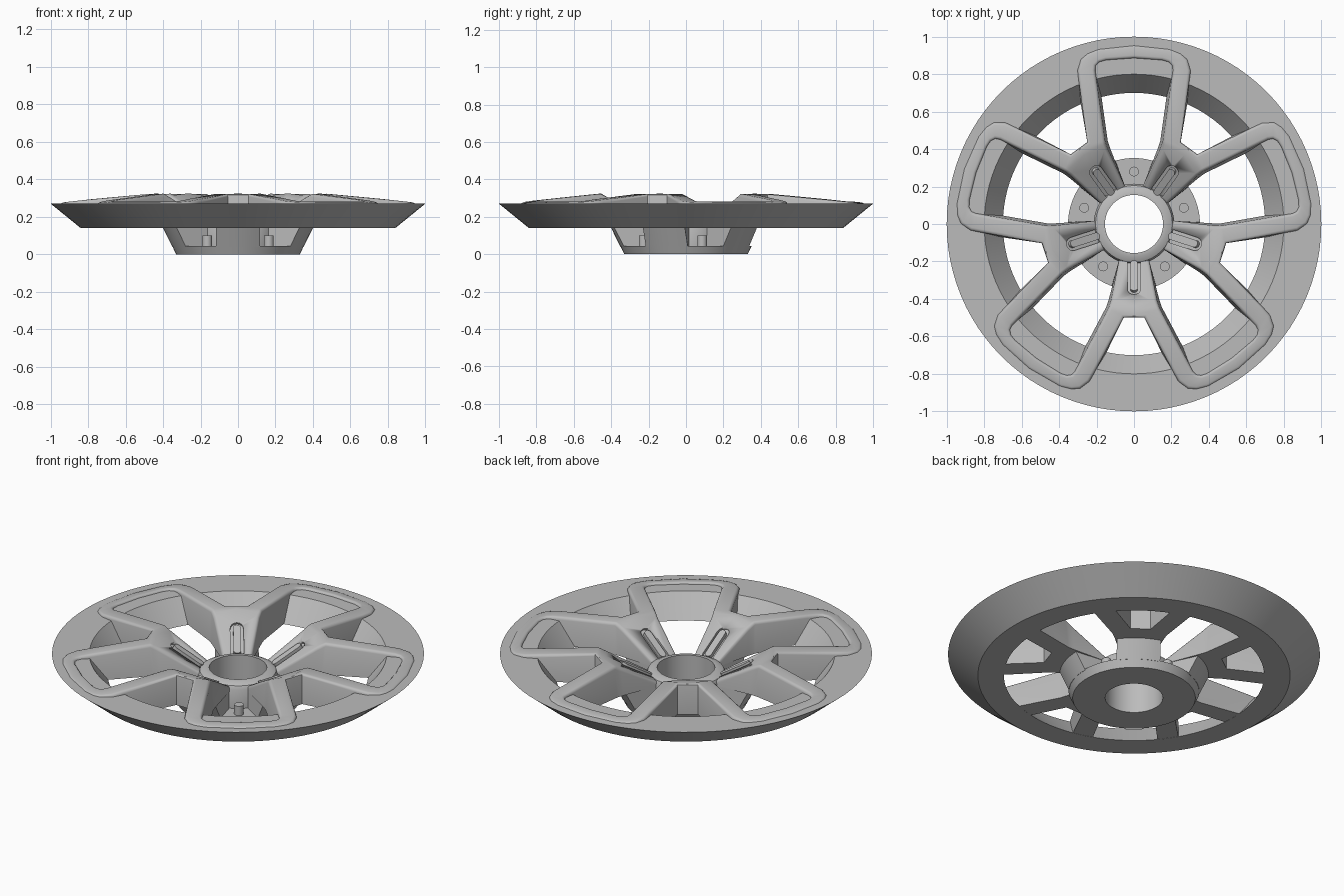
import bpy, bmesh, math
from mathutils import Vector, Matrix

cube = bpy.data.objects.get("Cube")
if cube:
    bpy.data.objects.remove(cube, do_unlink=True)

metal = bpy.data.materials.new("wheel_grey")
metal.use_nodes = True
GREY = (0.5, 0.5, 0.5, 1)
metal.diffuse_color = GREY
metal.node_tree.nodes["Principled BSDF"].inputs["Base Color"].default_value = GREY

SPOKES = 5
STEP = 2 * math.pi / SPOKES


def finish(bm, name, angle=35):
    bmesh.ops.recalc_face_normals(bm, faces=bm.faces)
    mesh = bpy.data.meshes.new(name)
    bm.to_mesh(mesh)
    bm.free()
    mesh.materials.append(metal)
    ob = bpy.data.objects.new(name, mesh)
    bpy.context.collection.objects.link(ob)
    bpy.ops.object.select_all(action='DESELECT')
    ob.select_set(True)
    bpy.context.view_layer.objects.active = ob
    bpy.ops.object.shade_smooth_by_angle(angle=math.radians(angle))
    return ob


def lathe(name, profile, steps=96):
    """Revolve a closed (radius, z) profile."""
    bm = bmesh.new()
    rings = []
    for i in range(steps):
        a = 2 * math.pi * i / steps
        rings.append([bm.verts.new((r * math.cos(a), r * math.sin(a), z)) for r, z in profile])
    n = len(profile)
    for i in range(steps):
        a, b = rings[i], rings[(i + 1) % steps]
        for j in range(n):
            k = (j + 1) % n
            bm.faces.new((a[j], b[j], b[k], a[k]))
    return finish(bm, name)


def loft(bm, low, high):
    """Closed prism between two matching loops."""
    lo = [bm.verts.new(p) for p in low]
    hi = [bm.verts.new(p) for p in high]
    n = len(lo)
    bm.faces.new(lo[::-1])
    bm.faces.new(hi)
    for i in range(n):
        j = (i + 1) % n
        bm.faces.new((lo[i], lo[j], hi[j], hi[i]))


# Rim: conical outside, tapered barrel inside
lathe("rim", [(1, .27), (.84, .14), (.70, .14), (.80, .27)])

# Hub: bored collar on a flat mounting disc
lathe("hub", [(.155, 0), (.155, .19), (.175, .19), (.205, .175), (.215, .155),
              (.215, .045), (.352, .045), (.33, 0)])

# Spider: forked spokes that join into five window frames
stem_dir = Vector((math.sin(STEP / 2), math.cos(STEP / 2)))
stem_side = Vector((-stem_dir.y, stem_dir.x))


def stem(s, w):
    return tuple(stem_dir * s + stem_side * w)


def top_height(p):
    r = Vector(p).length
    s = r if r > .5 else stem_dir.dot(Vector(p))
    return .325 - .58 * max(0, .455 - s) - .11 * max(0, s - .5)


# Half of one window: pairs of (opening edge, outer edge)
half = [((0, .885), (0, .957)), ((.15, .874), (.19, .937)), ((.185, .864), (.25, .912)),
        ((.204, .845), (.285, .88)), ((.208, .82), (.302, .82)), ((.20, .76), (.294, .76)),
        (stem(.45, .135), stem(.5, .055)), (stem(.435, .13), stem(.5, 0)),
        (stem(.41, .122), stem(.455, 0)), (stem(.19, .08), stem(.19, 0))]
CROTCH = 7

bm = bmesh.new()
for k in range(SPOKES):
    for side in (1, -1):
        turn = Matrix.Rotation(k * STEP, 4, 'Z') @ Matrix.Scale(side, 4, (1, 0, 0))
        rows = []
        for i, (a, b) in enumerate(half):
            row = []
            for j, p in enumerate((a, b)):
                floor = .25 if i < 5 else .142
                # walls lean out a little towards the bottom
                shift = Vector((0, 0))
                if 5 <= i < CROTCH + 2:
                    shift.x = -.015 if j == 0 else (.01 if i == 5 else 0)
                q = Vector(p) + shift
                row.append(bm.verts.new(turn @ Vector((*p, top_height(p)))))
                row.append(bm.verts.new(turn @ Vector((*q, floor))))
            rows.append(row)
        for i in range(len(rows) - 1):
            (it, ib, ot, ob_), (nit, nib, not_, nob) = rows[i], rows[i + 1]
            bm.faces.new((it, ot, not_, nit))
            bm.faces.new((ib, nib, nob, ob_))
            bm.faces.new((it, nit, nib, ib))
            if i < CROTCH:
                bm.faces.new((ot, ob_, nob, not_))
        it, ib, ot, ob_ = rows[-1]
        bm.faces.new((it, ot, ob_, ib))
bmesh.ops.remove_doubles(bm, verts=bm.verts, dist=.0005)
bmesh.ops.recalc_face_normals(bm, faces=bm.faces)
bm.normal_update()
# Soften the upper rim of every opening
crest = [e for e in bm.edges if len(e.link_faces) == 2 and e.calc_face_angle() > .9
         and max(f.normal.z for f in e.link_faces) > .7
         and min(v.co.to_2d().length for v in e.verts) > .19]
bmesh.ops.bevel(bm, geom=crest, offset=.016, segments=3, profile=.5, affect='EDGES')
spider = finish(bm, "spider")


def capsules(name, start, end, width, below, above):
    """Rounded bars lying on the sloping stems, one per spoke."""
    bm = bmesh.new()
    slope = Vector((0, 1, .58)).normalized()
    up = slope.cross(Vector((-1, 0, 0))).normalized()
    if up.z < 0:
        up = -up
    for k in range(SPOKES):
        turn = Matrix.Rotation((k + .5) * STEP, 4, 'Z')
        loop = []
        for centre, first in ((end, 0), (start, math.pi)):
            base = Vector((0, centre, .325 - .58 * (.455 - centre)))
            for n in range(9):
                a = first + math.pi * n / 8
                loop.append(base + Vector((math.cos(a) * width, 0, 0)) + slope * math.sin(a) * width)
        loft(bm, [turn @ (p - up * below) for p in loop], [turn @ (p + up * above) for p in loop])
    return finish(bm, name)


# Slot sunk into each stem, with a raised rib inside
cutter = capsules("slot_cutter", .21, .345, .036, .014, .08)
cutter.hide_render = True
cut = spider.modifiers.new("slots", 'BOOLEAN')
cut.operation = 'DIFFERENCE'
cut.solver = 'EXACT'
cut.object = cutter
bpy.context.view_layer.objects.active = spider
bpy.ops.object.modifier_apply(modifier=cut.name)
bpy.data.objects.remove(cutter, do_unlink=True)
capsules("stem_ribs", .215, .342, .02, .03, .008)

# Stem feet: conical blocks joining the spokes to the mounting disc
bm = bmesh.new()
for k in range(SPOKES):
    turn = Matrix.Rotation((k + .5) * STEP, 4, 'Z')

    def foot_loop(radius, z):
        a = math.asin(.118 / radius)
        arc = [(radius * math.sin(a * t / 4), radius * math.cos(a * t / 4)) for t in range(-4, 5)]
        return [turn @ Vector((x, y, z)) for x, y in [(.08, .19), (-.08, .19)] + arc]
    loft(bm, foot_loop(.351, .04), foot_loop(.4025, .145))
finish(bm, "stem_feet")

# Lug bolts between the stems
bm = bmesh.new()
for k in range(SPOKES):
    place = Matrix.Rotation(k * STEP, 4, 'Z') @ Matrix.Translation((0, .28, .07))
    bmesh.ops.create_cone(bm, cap_ends=True, segments=20, radius1=.026, radius2=.026,
                          depth=.06, matrix=place)
finish(bm, "lug_bolts")
